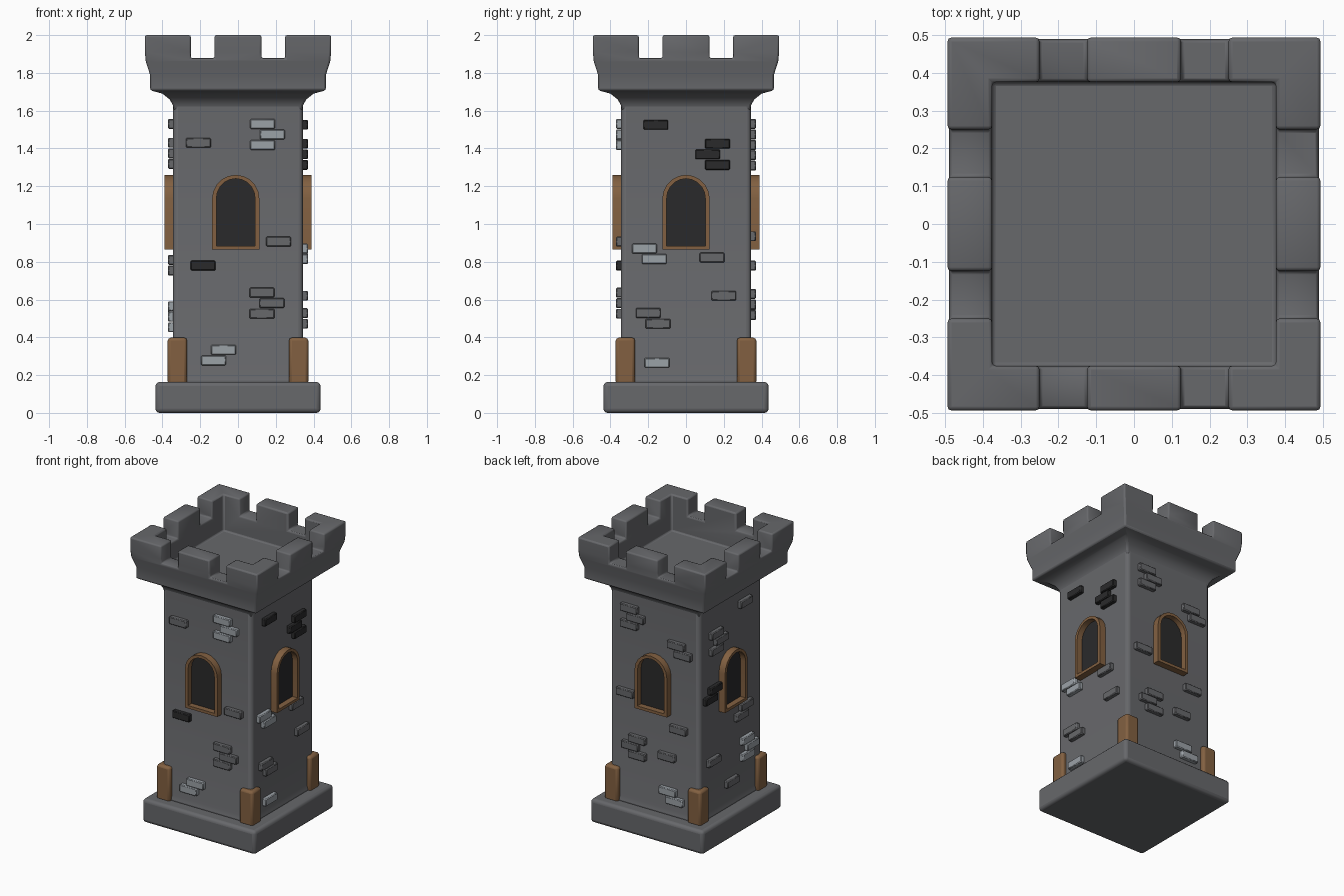
import bpy, bmesh
from math import pi, sin, cos, radians
from mathutils import Matrix, Vector

cube = bpy.data.objects.get("Cube")
if cube:
    bpy.data.objects.remove(cube, do_unlink=True)


def material(name, colour):
    mat = bpy.data.materials.new(name)
    mat.use_nodes = True
    mat.diffuse_color = (*colour, 1)
    for node in mat.node_tree.nodes:
        if node.type == 'BSDF_PRINCIPLED':
            node.inputs["Base Color"].default_value = (*colour, 1)
            node.inputs["Roughness"].default_value = 0.8
    return mat


stone = material("stone grey", (0.135, 0.138, 0.147))
pale = material("pale stone", (0.33, 0.36, 0.39))
dark = material("dark stone", (0.023, 0.023, 0.024))
wood = material("brown wood", (0.225, 0.118, 0.053))


def finish(bm, name, mat, bevel=0, segments=2, cutters=()):
    """Turn a bmesh into an object with its cuts, bevel and shading."""
    bmesh.ops.recalc_face_normals(bm, faces=bm.faces)
    mesh = bpy.data.meshes.new(name)
    bm.to_mesh(mesh)
    bm.free()
    mesh.materials.append(mat)
    obj = bpy.data.objects.new(name, mesh)
    bpy.context.collection.objects.link(obj)
    for cutter in cutters:
        mod = obj.modifiers.new("cut", 'BOOLEAN')
        mod.operation = 'DIFFERENCE'
        mod.solver = 'EXACT'
        mod.object = cutter
    if bevel:
        mod = obj.modifiers.new("bevel", 'BEVEL')
        mod.width = bevel
        mod.segments = segments
        mod.limit_method = 'ANGLE'
        mod.angle_limit = radians(40)
    bpy.ops.object.select_all(action='DESELECT')
    obj.select_set(True)
    bpy.context.view_layer.objects.active = obj
    bpy.ops.object.shade_smooth_by_angle(angle=radians(35))
    return obj


def box(name, centre, size, mat, bevel=0, segments=2):
    bm = bmesh.new()
    bmesh.ops.create_cube(bm, size=1)
    bmesh.ops.scale(bm, vec=size, verts=bm.verts)
    bmesh.ops.translate(bm, vec=centre, verts=bm.verts)
    return finish(bm, name, mat, bevel, segments)


def square_loft(name, profile, bevel, segments=2, cutters=()):
    """Skin square rings given as (half width, height)."""
    bm = bmesh.new()
    rings = [[bm.verts.new((h * sx, h * sy, z))
              for sx, sy in ((-1, -1), (1, -1), (1, 1), (-1, 1))]
             for h, z in profile]
    for a, b in zip(rings, rings[1:]):
        for i in range(4):
            j = (i + 1) % 4
            bm.faces.new((a[i], a[j], b[j], b[i]))
    bm.faces.new(rings[0][::-1])
    bm.faces.new(rings[-1])
    return finish(bm, name, stone, bevel, segments, cutters)


def turn(obj, side):
    """Move a part from the front wall to wall 0-3, counted towards +x."""
    obj.data.transform(Matrix.Rotation(side * pi / 2, 4, 'Z'))


# Plinth and shaft
square_loft("plinth", [(0.437, 0), (0.437, 0.164)], 0.022, 3)
square_loft("shaft", [(0.36, 0.15), (0.352, 0.172), (0.343, 0.2), (0.343, 1.66)], 0.025, 3)

# Crown: cove, band, flared parapet and sunken floor, notched by four bars
bars = []
for axis in (0, 1):
    for s in (-1, 1):
        centre, size = Vector((0, 0, 1.989)), Vector((2, 2, 0.222))
        centre[1 - axis] = s * 0.187
        size[1 - axis] = 0.126
        bar = box("notch_cutter", centre, size, stone)
        bar.hide_render = True
        bar.hide_set(True)
        bars.append(bar)
square_loft("crown", [
    (0.338, 1.6), (0.345, 1.63), (0.362, 1.66), (0.4, 1.69), (0.465, 1.708),
    (0.465, 1.788), (0.488, 1.86), (0.493, 1.91), (0.493, 2),
    (0.375, 2), (0.375, 1.745)], 0.01, 2, bars)

# Corner posts
for sx in (-1, 1):
    for sy in (-1, 1):
        box("corner_post", (sx * 0.321, sy * 0.321, 0.275), (0.102, 0.102, 0.246), wood, 0.015)


# Arched windows
def arch(half, sill, spring, x):
    pts = [(x - half, sill), (x + half, sill)]
    return pts + [(x + half * cos(pi * i / 10), spring + half * sin(pi * i / 10))
                  for i in range(11)]


def window(side, x):
    outer = arch(0.125, 0.864, 1.135, x)
    inner = arch(0.102, 0.884, 1.138, x)
    bm = bmesh.new()
    loops = [[bm.verts.new((px, y, pz)) for px, pz in pts]
             for pts, y in ((outer, -0.33), (outer, -0.39), (inner, -0.39), (inner, -0.33))]
    for a, b in zip(loops, loops[1:] + loops[:1]):
        for i in range(len(a)):
            j = (i + 1) % len(a)
            bm.faces.new((a[i], a[j], b[j], b[i]))
    turn(finish(bm, "window_frame", wood), side)
    bm = bmesh.new()
    face = bm.faces.new([bm.verts.new((px, -0.342, pz)) for px, pz in inner])
    grown = bmesh.ops.extrude_face_region(bm, geom=[face])["geom"]
    bmesh.ops.translate(bm, vec=(0, -0.008, 0),
                        verts=[v for v in grown if isinstance(v, bmesh.types.BMVert)])
    turn(finish(bm, "window_pane", dark), side)


for side in range(4):
    window(side, -0.012 if side == 0 else 0)

# Raised bricks: (material, across, height of top brick, stagger of each course)
walls = [
    [(stone, -0.21, 1.43, "l"), (pale, 0.13, 1.53, "lrl"), (stone, 0.215, 0.907, "l"),
     (dark, -0.185, 0.78, "l"), (stone, 0.127, 0.637, "lrl"), (pale, -0.113, 0.334, "rl")],
    [(dark, -0.16, 1.525, "l"), (dark, 0.115, 1.425, "rlr"), (pale, -0.22, 0.87, "lr"),
     (stone, 0.138, 0.822, "l"), (stone, 0.2, 0.62, "l"), (stone, -0.2, 0.528, "lr"),
     (pale, -0.154, 0.265, "l")],
    [(stone, -0.19, 1.53, "lrl"), (stone, 0.174, 1.365, "lr"), (stone, -0.22, 0.935, "l"),
     (stone, 0.19, 0.78, "l"), (stone, -0.18, 0.63, "rlr"), (stone, 0.1, 0.57, "l"),
     (pale, 0.11, 0.33, "lr")],
    [(stone, 0.15, 1.53, "l"), (stone, -0.17, 1.43, "lrl"), (dark, -0.22, 1.05, "rl"),
     (stone, 0.12, 0.81, "rl"), (pale, 0.17, 0.565, "lrl"), (stone, -0.2, 0.55, "l"),
     (stone, 0, 0.33, "l")],
]
for side, clusters in enumerate(walls):
    for mat, across, top, courses in clusters:
        for row, shift in enumerate(courses):
            # single bricks and left courses stay put, right courses step over
            x = across + (0.052 if shift == "r" else 0)
            if courses[0] == "r" and len(courses) == 2:
                x -= 0.016
            brick = box("brick", (x, -0.351, top - row * 0.056),
                        (0.132, 0.04, 0.052), mat, 0.005, 1)
            turn(brick, side)
